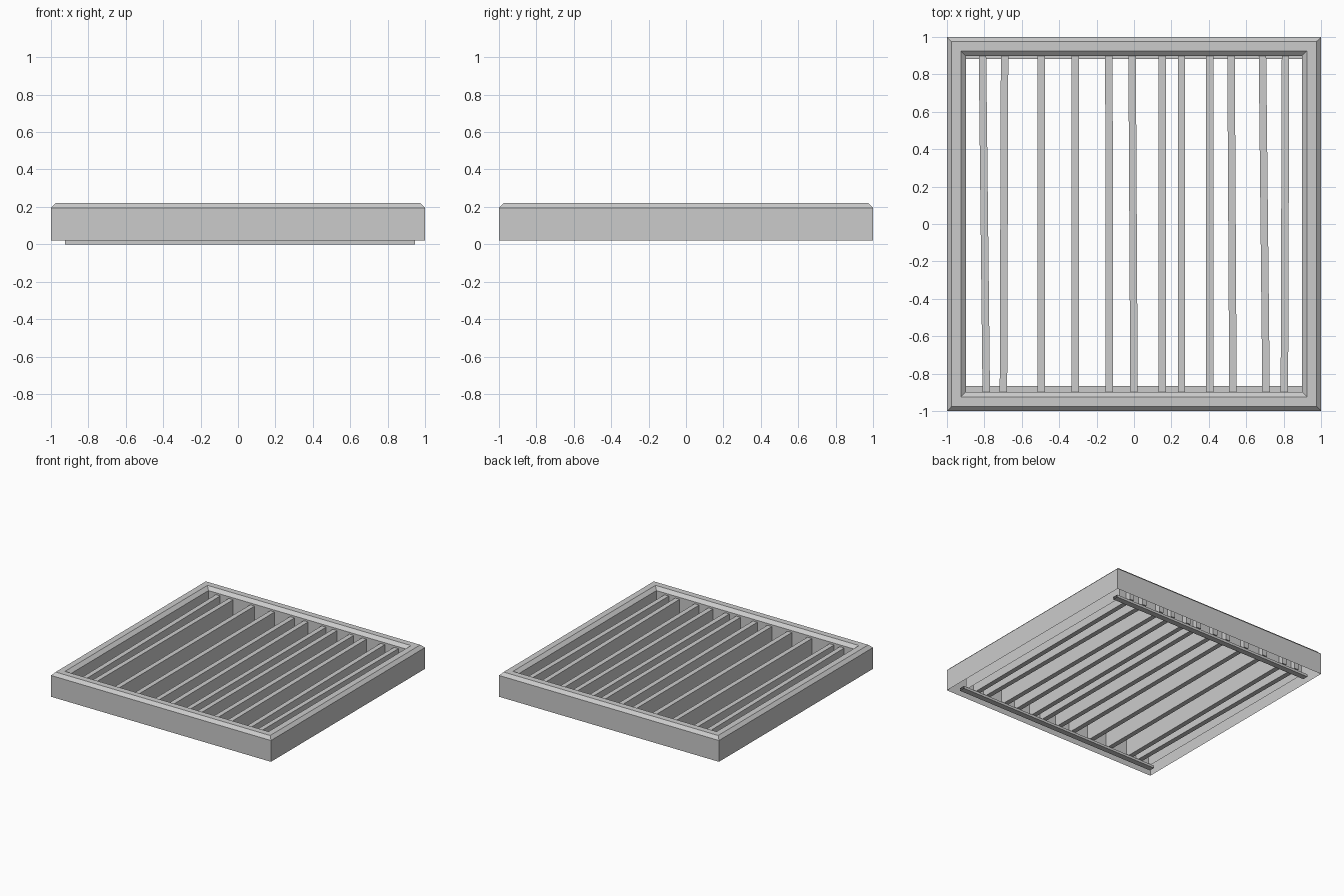
import bpy, bmesh, math
from mathutils import Matrix

if "Cube" in bpy.data.objects:
    bpy.data.objects.remove(bpy.data.objects["Cube"])


def finish(bm, name):
    bmesh.ops.recalc_face_normals(bm, faces=bm.faces)
    mesh = bpy.data.meshes.new(name)
    bm.to_mesh(mesh)
    bm.free()
    obj = bpy.data.objects.new(name, mesh)
    bpy.context.collection.objects.link(obj)
    return obj


def box(name, center, size, yaw=0.0, open_ends=False):
    bm = bmesh.new()
    m = (Matrix.Translation(center) @ Matrix.Rotation(yaw, 4, 'Z')
         @ Matrix.Diagonal((*size, 1)))
    bmesh.ops.create_cube(bm, size=1, matrix=m)
    bmesh.ops.recalc_face_normals(bm, faces=bm.faces)
    if open_ends:
        ends = [f for f in bm.faces if abs(f.normal.x) > 0.9]
        bmesh.ops.delete(bm, geom=ends, context='FACES_ONLY')
    mesh = bpy.data.meshes.new(name)
    bm.to_mesh(mesh)
    bm.free()
    obj = bpy.data.objects.new(name, mesh)
    bpy.context.collection.objects.link(obj)
    return obj


# Square frame: chamfered channel section (half-width, height), open underneath
profile = [(1.0, 0.02), (1.0, 0.195), (0.975, 0.22),
           (0.925, 0.22), (0.897, 0.195), (0.897, 0.02)]
bm = bmesh.new()
rings = [[bm.verts.new((sx * r, sy * r, z))
          for sx, sy in ((-1, -1), (1, -1), (1, 1), (-1, 1))]
         for r, z in profile]
for a, b in zip(rings, rings[1:]):
    for i in range(4):
        j = (i + 1) % 4
        bm.faces.new((a[i], a[j], b[j], b[i]))
finish(bm, "frame")

# Slats: x at the back end and x at the front end, slightly uneven
slats = [(-0.81, -0.79), (-0.692, -0.698), (-0.497, -0.497), (-0.315, -0.315),
         (-0.134, -0.132), (-0.01, 0.0), (0.152, 0.152), (0.254, 0.254),
         (0.404, 0.404), (0.519, 0.529), (0.687, 0.706), (0.81, 0.804)]
for n, (back, front) in enumerate(slats, 1):
    yaw = math.atan2(front - back, 1.79)
    box(f"slat_{n:02d}", ((back + front) / 2, 0, 0.10),
        (0.04, 1.88, 0.16), yaw)

# Support rails under the slat ends
for name, y in (("front_rail", -0.891), ("back_rail", 0.905)):
    box(name, (0.01, y, 0.01), (1.87, 0.048, 0.02), open_ends=True)
